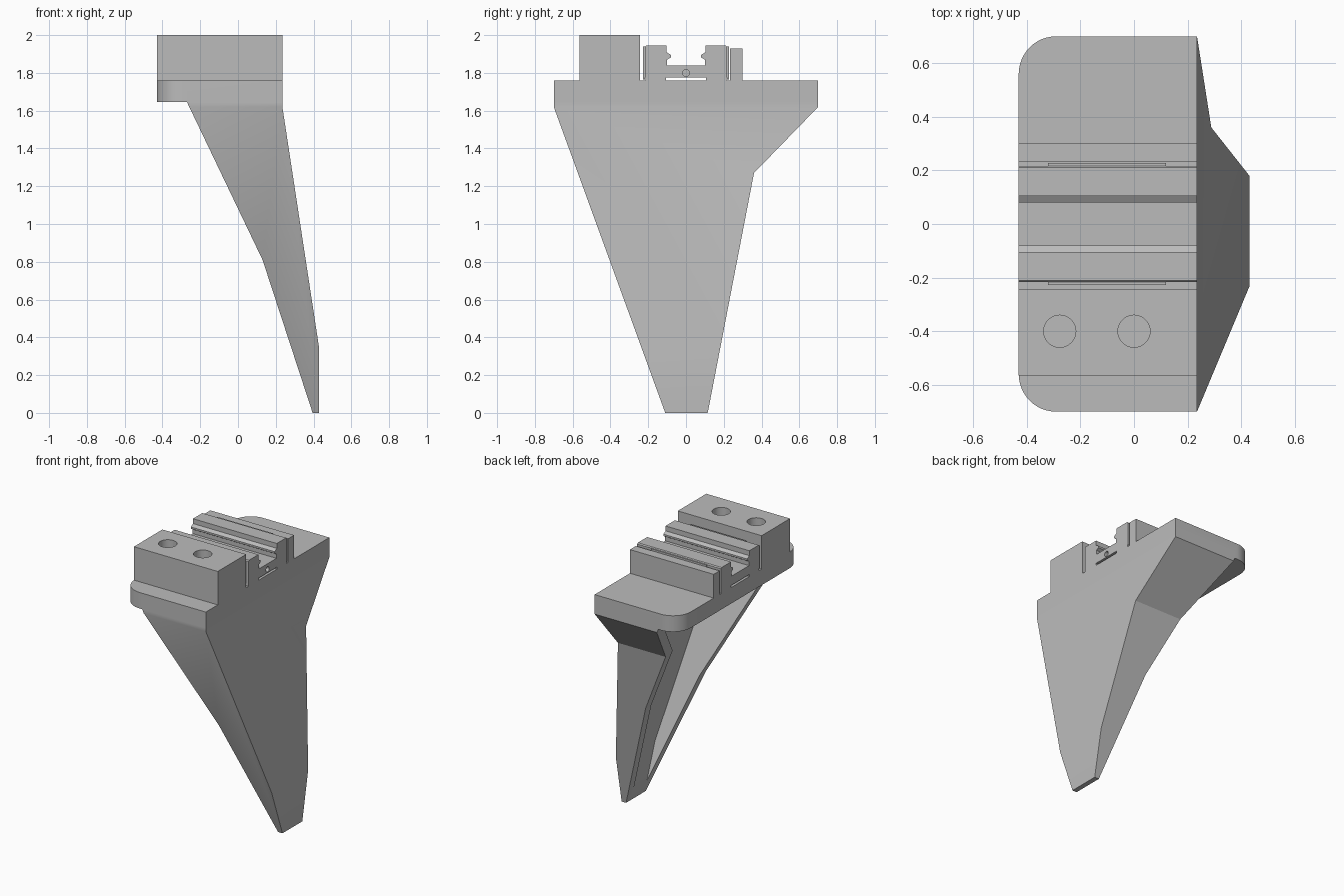
import bpy
import bmesh
import math
from mathutils import Vector

cube = bpy.data.objects.get("Cube")
if cube:
    bpy.data.objects.remove(cube, do_unlink=True)

grey = bpy.data.materials.new("plain grey")
grey.use_nodes = True
colour = (0.5, 0.5, 0.5, 1)
grey.diffuse_color = colour
grey.node_tree.nodes["Principled BSDF"].inputs["Base Color"].default_value = colour

BACK, FRONT_X = -0.43, 0.235   # ends of the mount along x


def prism(name, outline, axis, low, high):
    """Extrude a 2D outline along an axis: x uses (y, z), y uses (x, z), z uses (x, y)."""
    place = {"x": lambda a, b: (low, a, b),
             "y": lambda a, b: (a, low, b),
             "z": lambda a, b: (a, b, low)}[axis]
    bm = bmesh.new()
    face = bm.faces.new([bm.verts.new(place(a, b)) for a, b in outline])
    new = bmesh.ops.extrude_face_region(bm, geom=[face])["geom"]
    shift = Vector([high - low if axis == k else 0 for k in "xyz"])
    bmesh.ops.translate(bm, vec=shift, verts=[v for v in new if isinstance(v, bmesh.types.BMVert)])
    bmesh.ops.recalc_face_normals(bm, faces=bm.faces)
    mesh = bpy.data.meshes.new(name)
    bm.to_mesh(mesh)
    bm.free()
    mesh.materials.append(grey)
    obj = bpy.data.objects.new(name, mesh)
    bpy.context.collection.objects.link(obj)
    return obj


def box(a0, a1, b0, b1):
    return [(a0, b0), (a1, b0), (a1, b1), (a0, b1)]


def circle(a, b, radius, count=32):
    return [(a + radius * math.cos(math.tau * i / count),
             b + radius * math.sin(math.tau * i / count)) for i in range(count)]


def combine(target, other, operation):
    """Apply a boolean and discard the second object."""
    mod = target.modifiers.new(operation, "BOOLEAN")
    mod.object, mod.operation, mod.solver = other, operation, "EXACT"
    bpy.context.view_layer.objects.active = target
    bpy.ops.object.modifier_apply(modifier=mod.name)
    bpy.data.objects.remove(other, do_unlink=True)


# Tapered leg: side outline crossed with front outline
leg_side = [(-0.11, 0), (0.115, 0), (0.36, 1.27), (0.7, 1.62), (0.7, 1.7), (-0.7, 1.7), (-0.7, 1.62)]
leg_front = [(0.395, 0), (0.43, 0), (0.43, 0.34), (FRONT_X, 1.62), (FRONT_X, 1.7),
             (-0.27, 1.7), (-0.27, 1.645), (0.13, 0.81)]
body = prism("mounting_leg", leg_side, "x", -0.5, 0.6)
combine(body, prism("leg_front", leg_front, "y", -1, 1), "INTERSECT")

# Hollow on the inner side of the leg, leaving thin walls
hollow_side = [(-0.045, 0), (0.055, 0), (0.298, 1.295), (0.64, 1.645), (-0.64, 1.645)]
hollow_front = [(-0.6, -0.1), (0.365, -0.1), (0.365, 0.34), (0.17, 1.62), (0.17, 1.8), (-0.6, 1.8)]
hollow = prism("hollow", hollow_side, "x", -0.8, 0.8)
combine(hollow, prism("hollow_front", hollow_front, "y", -1, 1), "INTERSECT")
combine(body, hollow, "DIFFERENCE")

# Base plate with two rounded corners
radius = 0.14
corner = [(BACK + radius - radius * math.cos(t), 0.7 - radius + radius * math.sin(t))
          for t in [math.pi / 2 * i / 12 for i in range(13)]]
plate = corner + [(FRONT_X, 0.7), (FRONT_X, -0.7)] + [(x, -y) for x, y in reversed(corner)]
combine(body, prism("plate", plate, "z", 1.645, 1.76), "UNION")

# Tall block and low lip on either side of the rail
for low, high, top in ((-0.565, -0.243, 2.0), (0.233, 0.30, 1.93)):
    combine(body, prism("block", box(low, high, 1.70, top), "x", BACK, FRONT_X), "UNION")

# Blind bolt holes in the tall block
for x in (-0.277, 0):
    combine(body, prism("hole", circle(x, -0.40, 0.06), "z", 1.78, 2.1), "DIFFERENCE")

# Channel rail with small inward ridges
half = [(0.1, 1.84), (0.1, 1.87), (0.08, 1.882), (0.08, 1.895), (0.104, 1.91), (0.104, 1.945),
        (0.21, 1.945), (0.217, 1.938), (0.217, 1.775)]
rail = prism("channel_rail", half + [(-y, z) for y, z in reversed(half)], "x", BACK, FRONT_X)
combine(rail, prism("pin_hole", circle(0, 1.80, 0.018, 20), "x", 0.12, 0.3), "DIFFERENCE")

# Side strips and feet of the rail
parts = [body, rail]
for side, sign in (("left", 1), ("right", -1)):
    ends = sorted((sign * 0.217, sign * 0.227))
    parts.append(prism("rail_strip_" + side, box(*ends, 1.765, 1.94), "x", -0.32, 0.12))
    ends = sorted((sign * 0.105, sign * 0.215))
    parts.append(prism("rail_foot_" + side, box(*ends, 1.76, 1.775), "x", BACK, FRONT_X))

# Smooth rounded faces while keeping edges crisp
for obj in parts:
    bpy.ops.object.select_all(action="DESELECT")
    obj.select_set(True)
    bpy.context.view_layer.objects.active = obj
    bpy.ops.object.shade_smooth_by_angle(angle=math.radians(25))
